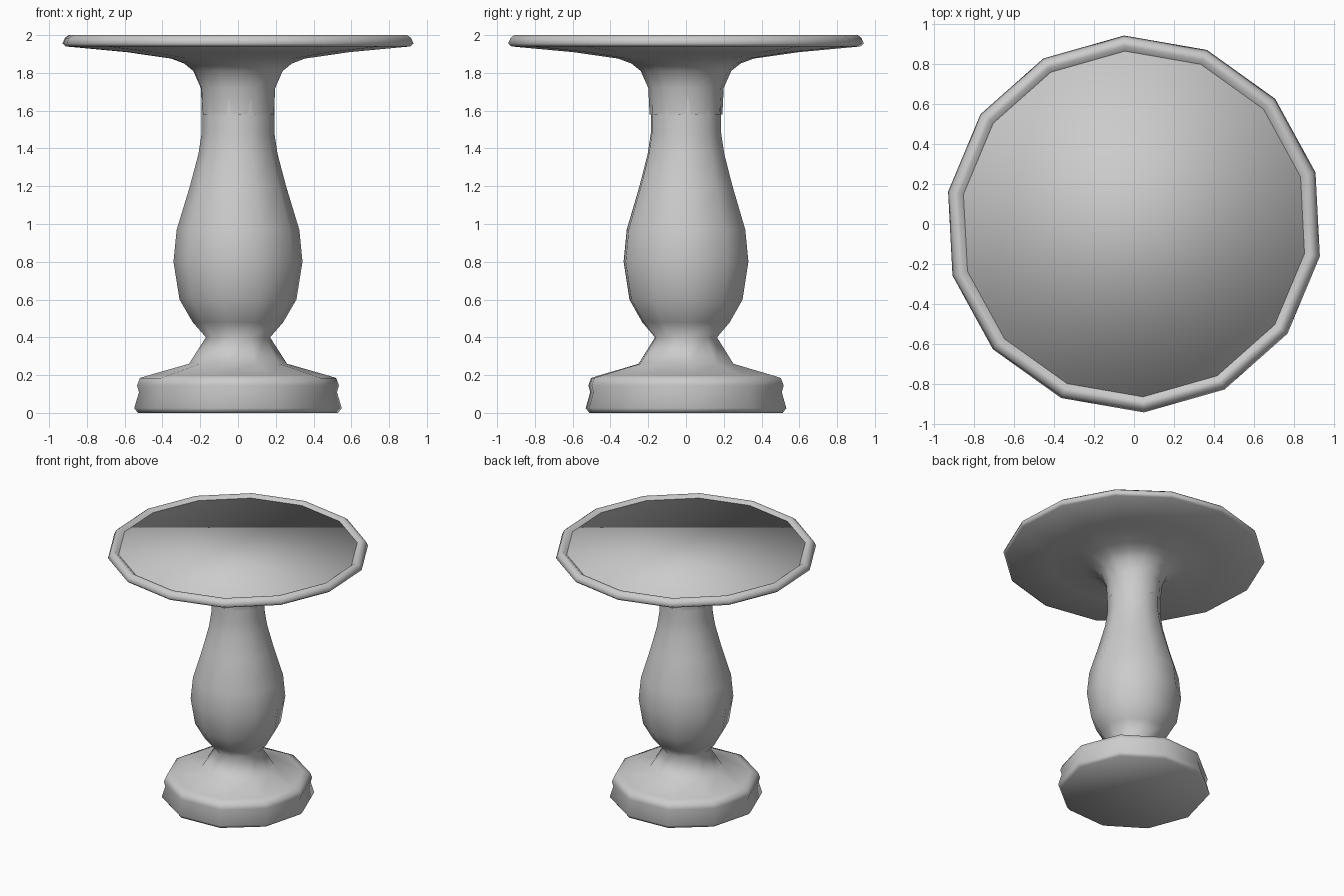
import bpy, bmesh, math

if "Cube" in bpy.data.objects:
    bpy.data.objects.remove(bpy.data.objects["Cube"])


def lathe(name, profile, sides, start_deg, cap_bottom=False, cap_top=False):
    """Revolve (radius, z) points into a smooth-shaded, few-sided part."""
    bm = bmesh.new()
    rings = []
    for r, z in profile:
        ring = []
        for i in range(sides):
            a = math.radians(start_deg) + 2 * math.pi * i / sides
            ring.append(bm.verts.new((r * math.cos(a), r * math.sin(a), z)))
        rings.append(ring)
    for lo, hi in zip(rings, rings[1:]):
        for i in range(sides):
            j = (i + 1) % sides
            bm.faces.new((lo[i], lo[j], hi[j], hi[i]))
    if cap_bottom:
        bm.faces.new(rings[0][::-1])
    if cap_top:
        bm.faces.new(rings[-1])
    for f in bm.faces:
        f.smooth = True
    mesh = bpy.data.meshes.new(name)
    bm.to_mesh(mesh)
    bm.free()
    obj = bpy.data.objects.new(name, mesh)
    bpy.context.collection.objects.link(obj)
    return obj


# Ten-sided foot with a flared collar, and the baluster column above it
lathe("pedestal", [
    (0.53, 0.0), (0.55, 0.025), (0.525, 0.11), (0.535, 0.145), (0.52, 0.185),
    (0.47, 0.20), (0.26, 0.26), (0.17, 0.40),
    (0.24, 0.48), (0.31, 0.60), (0.342, 0.80), (0.325, 0.97),
    (0.255, 1.20), (0.21, 1.37), (0.193, 1.48), (0.193, 1.72),
], 10, 3, cap_bottom=True)

# Fourteen-sided bowl: flared underside and rounded rim
lathe("bowl", [
    (0.193, 1.58), (0.20, 1.72), (0.24, 1.81), (0.29, 1.85), (0.36, 1.876),
    (0.60, 1.91), (0.925, 1.94), (0.943, 1.955), (0.93, 1.985),
    (0.91, 2.0), (0.89, 2.0), (0.86, 1.975),
], 14, 93)

# Shallow disc filling the bowl
lathe("bowl_surface", [(0.865, 1.95), (0.865, 1.982)], 14, 93,
      cap_bottom=True, cap_top=True)
